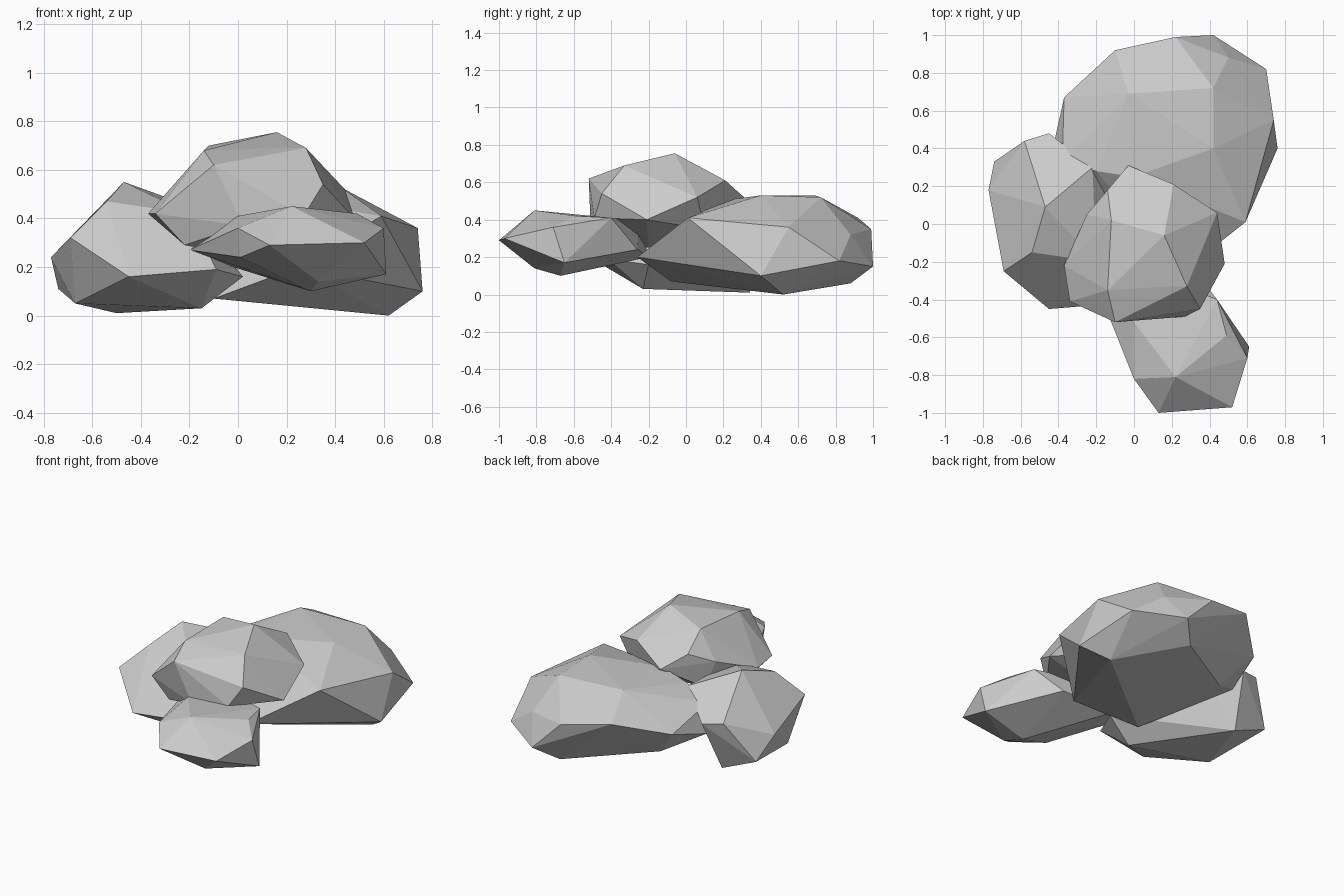
import bpy, bmesh


def rock(name, corners):
    """Faceted boulder: convex hull of a few corner points."""
    bm = bmesh.new()
    for c in corners:
        bm.verts.new(c)
    bmesh.ops.convex_hull(bm, input=bm.verts[:])
    loose = [v for v in bm.verts if not v.link_faces]
    bmesh.ops.delete(bm, geom=loose, context='VERTS')
    bmesh.ops.recalc_face_normals(bm, faces=bm.faces[:])
    mesh = bpy.data.meshes.new(name)
    bm.to_mesh(mesh)
    bm.free()
    ob = bpy.data.objects.new(name, mesh)
    bpy.context.collection.objects.link(ob)
    return ob


# large boulder at the back: upper, rim, underside
rock("back_boulder", [
    (-0.03, 0.69, 0.53), (0.42, 0.72, 0.52), (0.42, 0.40, 0.53), (0.0, 0.25, 0.51),
    (-0.10, 0.92, 0.41), (0.22, 0.99, 0.35), (0.50, 0.88, 0.32), (0.74, 0.55, 0.36),
    (0.59, 0.01, 0.41), (-0.37, 0.67, 0.32), (-0.38, 0.32, 0.40), (-0.20, 0.28, 0.47),
    (0.42, 1.00, 0.15), (0.70, 0.82, 0.18), (0.76, 0.40, 0.10), (0.25, -0.26, 0.20),
    (-0.43, 0.40, 0.24), (0.62, 0.52, 0.0), (0.30, 0.88, 0.06), (0.28, 0.25, 0.04),
    (-0.10, -0.08, 0.07), (-0.20, 0.55, 0.12)])

# left boulder
rock("left_boulder", [
    (-0.47, 0.09, 0.55), (-0.54, -0.15, 0.47), (-0.22, 0.30, 0.46),
    (-0.58, 0.44, 0.36), (-0.45, 0.48, 0.34), (-0.74, 0.33, 0.11), (-0.77, 0.18, 0.24),
    (-0.69, -0.25, 0.32), (-0.45, -0.45, 0.16), (-0.09, -0.42, 0.19),
    (-0.67, -0.10, 0.05), (-0.50, 0.34, 0.01), (-0.15, -0.23, 0.03),
    (0.02, -0.20, 0.16), (-0.20, -0.20, 0.42)])

# boulder resting on top
rock("top_boulder", [
    (0.16, -0.06, 0.755), (-0.12, 0.02, 0.70), (-0.14, -0.35, 0.68), (0.20, -0.33, 0.69),
    (0.28, -0.33, 0.69), (-0.10, -0.52, 0.62), (0.35, -0.45, 0.54), (0.21, 0.21, 0.61),
    (-0.14, 0.18, 0.60), (-0.03, 0.31, 0.52), (0.44, 0.06, 0.52), (0.48, -0.21, 0.40),
    (-0.25, 0.05, 0.53), (-0.37, -0.22, 0.42), (-0.34, -0.41, 0.42), (0.27, -0.49, 0.41),
    (0.02, -0.51, 0.37), (-0.22, -0.40, 0.29), (0.0, -0.20, 0.25), (-0.20, 0.08, 0.36),
    (0.30, 0.10, 0.35)])

# low boulder at the front, running back under the top one
rock("front_boulder", [
    (0.22, -0.81, 0.45), (0.49, -0.59, 0.42), (0.44, -0.40, 0.41), (0.0, -0.52, 0.41),
    (0.0, -0.82, 0.36), (0.13, -1.0, 0.29), (0.52, -0.97, 0.30), (0.60, -0.71, 0.36),
    (0.61, -0.65, 0.17), (0.01, -0.80, 0.24), (0.33, -0.81, 0.14), (0.30, -0.67, 0.10),
    (0.33, -0.26, 0.24), (-0.20, -0.32, 0.27), (-0.02, -0.20, 0.20), (0.05, -0.25, 0.38)])
